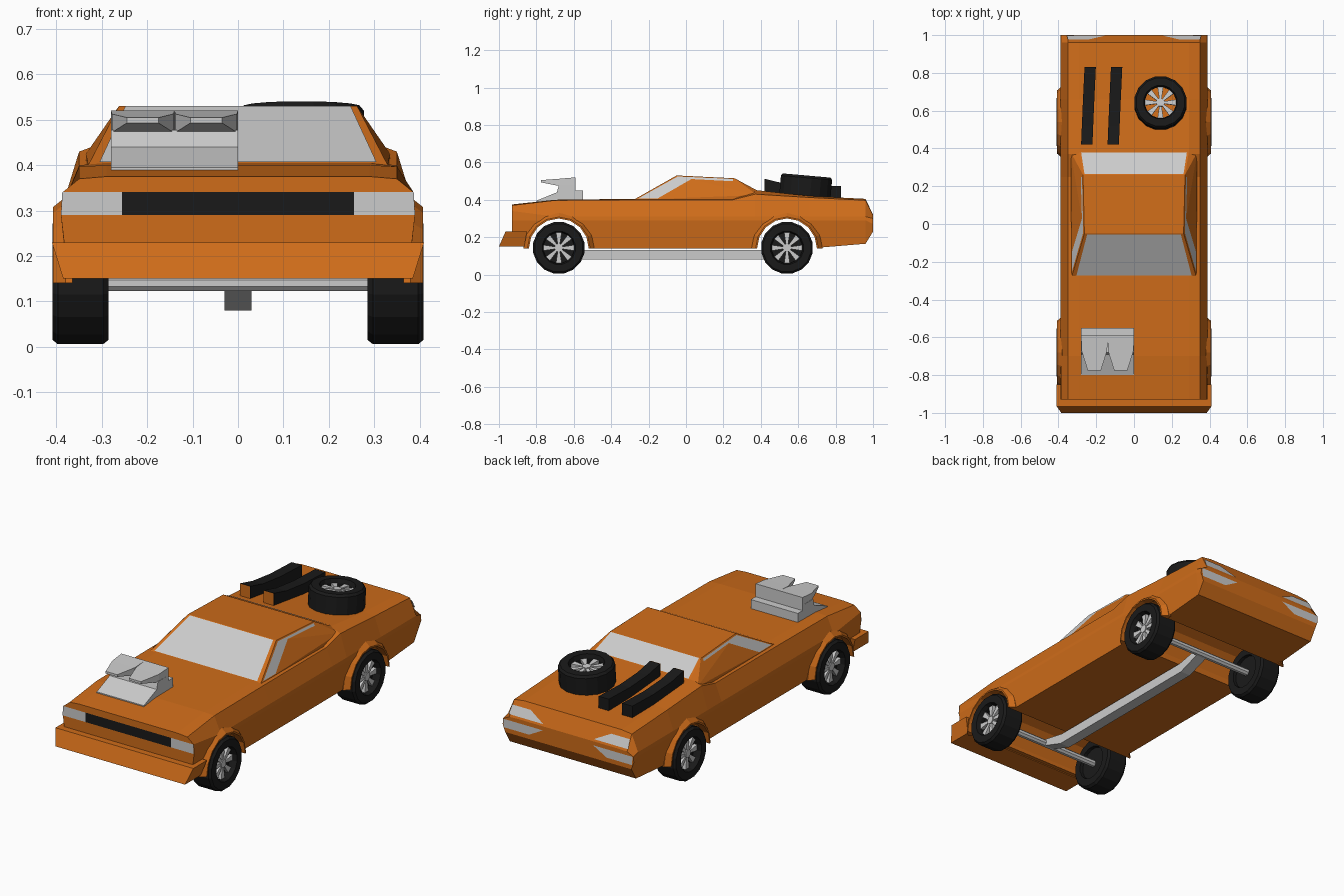
import bpy, bmesh
from math import sin, cos, pi, radians
from mathutils import Vector, Matrix

if "Cube" in bpy.data.objects:
    bpy.data.objects.remove(bpy.data.objects["Cube"])


def material(name, col):
    m = bpy.data.materials.new(name)
    m.diffuse_color = (*col, 1)
    m.use_nodes = True
    m.node_tree.nodes["Principled BSDF"].inputs["Base Color"].default_value = m.diffuse_color
    return m


ORANGE = material("orange_paint", (0.62, 0.15, 0.01))
BLACK = material("black", (0.01, 0.01, 0.01))


def mesh(name, verts, faces, mat=None, closed=True):
    me = bpy.data.meshes.new(name)
    me.from_pydata([tuple(v) for v in verts], [], faces)
    if closed:
        bm = bmesh.new()
        bm.from_mesh(me)
        bmesh.ops.recalc_face_normals(bm, faces=bm.faces)
        bm.to_mesh(me)
        bm.free()
    if mat:
        me.materials.append(mat)
    ob = bpy.data.objects.new(name, me)
    bpy.context.collection.objects.link(ob)
    return ob


def loft(name, rings, mat=None, loop=False):
    n, m = len(rings[0]), len(rings)
    verts = [p for r in rings for p in r]
    faces = []
    for i in range(m if loop else m - 1):
        a, b = i * n, (i + 1) % m * n
        faces += [(a + j, a + (j + 1) % n, b + (j + 1) % n, b + j) for j in range(n)]
    if not loop:
        faces += [tuple(range(n)), tuple(range((m - 1) * n, m * n))]
    return mesh(name, verts, faces, mat)


def prism(name, yz, x0, x1, mat=None):
    return loft(name, [[(x, y, z) for y, z in yz] for x in (x0, x1)], mat)


def panel(name, pts, out, mat=None):
    """Flat patch lifted slightly off the surface towards 'out'."""
    pts = [Vector(p) for p in pts]
    n = (pts[1] - pts[0]).cross(pts[2] - pts[0]).normalized()
    if n.dot(Vector(out)) < 0:
        pts.reverse()
        n = -n
    return mesh(name, [p + n * 0.003 for p in pts], [tuple(range(len(pts)))], mat, False)


def disc_ring(r, x, n=16):
    return [(x, r * cos(2 * pi * (i + .5) / n), r * sin(2 * pi * (i + .5) / n)) for i in range(n)]


# body shell: y, bottom, crease low, crease high, shoulder, deck
stations = [(-.93, .16, .29, .34, .37, .375), (-.70, .14, .29, .31, .397, .40),
            (-.28, .14, .29, .31, .40, .405), (.25, .14, .29, .31, .40, .405),
            (.37, .14, .29, .31, .43, .452), (.66, .14, .29, .31, .412, .42),
            (.96, .165, .29, .31, .397, .405), (1.0, .23, .27, .30, .318, .32)]
rings = []
for y, b, c1, c2, s, t in stations:
    half = [(.375, b), (.39, c1), (.387, c2), (.35, s), (.29, t)]
    rings.append([(x, y, z) for x, z in half] + [(-x, y, z) for x, z in reversed(half)])
body = loft("body", rings, ORANGE)

# wheel arches cut through the body
for wy in (-.68, .54):
    cut = loft("arch_cutter", [disc_ring(.163, x) for x in (-.6, .6)])
    cut.location = (0, wy, .14)
    cut.hide_render = True
    mod = body.modifiers.new("arch", "BOOLEAN")
    mod.operation, mod.solver, mod.object = "DIFFERENCE", "EXACT", cut
    bpy.context.view_layer.objects.active = body
    bpy.ops.object.modifier_apply(modifier="arch")
    bpy.data.objects.remove(cut)

# flared arch lips
for wy in (-.68, .54):
    for s in (1, -1):
        secs = []
        for i in range(9):
            a = pi * i / 8
            secs.append([(s * x, wy + r * cos(a), .14 + r * sin(a))
                         for r, x in ((.16, .365), (.16, .407), (.168, .407), (.19, .38), (.19, .365))])
        loft("arch_lip", secs, ORANGE)

# cabin
cab = bmesh.new()
for s in (1, -1):
    for p in ((.33, -.28, .40), (.2625, -.05, .53), (.27, .26, .515), (.33, .26, .40),
              (.29, .38, .45), (.335, .38, .425), (.335, .38, .40)):
        cab.verts.new((s * p[0], p[1], p[2]))
bmesh.ops.convex_hull(cab, input=cab.verts)
me = bpy.data.meshes.new("cabin")
cab.to_mesh(me)
cab.free()
me.materials.append(ORANGE)
bpy.context.collection.objects.link(bpy.data.objects.new("cabin", me))

# windows
panel("windshield", [(-.305, -.272, .4045), (.305, -.272, .4045), (.248, -.054, .5277), (-.248, -.054, .5277)], (0, -1, 1))
panel("rear_window", [(-.262, .262, .514), (.262, .262, .514), (.28, .378, .451), (-.28, .378, .451)], (0, 1, 1))
for s in (1, -1):
    panel("side_window", [(s * (.33 - (z - .4) * .52), y, z) for y, z in
                          ((-.255, .406), (-.045, .523), (.25, .51), (.25, .406))], (s, 0, 0))

# front bumper
yz = ((-1.0, .15), (-.965, .23), (-.85, .23), (-.865, .15))
wid = (.385, .41, .41, .385)
loft("front_bumper", [[(s * w, y, z) for w, (y, z) in zip(wid, yz)] for s in (-1, 1)], ORANGE)

# grille and lamps
panel("grille", [(-.255, -.93, .29), (.255, -.93, .29), (.255, -.93, .341), (-.255, -.93, .341)], (0, -1, 0), BLACK)
for s in (1, -1):
    panel("headlight", [(s * .255, -.93, .29), (s * .39, -.93, .29), (s * .387, -.93, .341), (s * .255, -.93, .341)], (0, -1, 0))
    panel("upper_tail_light", [(s * x, 1 - (z - .32) * .47, z) for x, z in
                               ((.15, .33), (.355, .33), (.35, .375), (.24, .375))], (0, 1, 0))
    panel("lower_tail_light", [(s * x, 1, z) for x, z in
                               ((.23, .255), (.38, .255), (.385, .30), (.15, .30))], (0, 1, 0))


# wheels, axis along x with the outer side at +x
def wheel(name, matrix, closed=True):
    prof = ((.09, -.062), (.13, -.062), (.14, -.05), (.14, .05), (.13, .062), (.09, .062), (.083, .04))
    n = 16
    rings = [[(x, r * cos(2 * pi * (i + .5) / n), r * sin(2 * pi * (i + .5) / n)) for r, x in prof] for i in range(n)]
    parts = [loft(name + "_tyre", rings, BLACK, True)]
    if closed:
        parts.append(loft(name + "_backing", [disc_ring(.088, x) for x in (-.045, .02)], BLACK))
    parts.append(loft(name + "_hub", [disc_ring(.022, x, 8) for x in (.01, .045)]))
    for k in range(8):
        a = 2 * pi * k / 8
        u, v = Vector((0, cos(a), sin(a))), Vector((0, -sin(a), cos(a)))
        parts.append(loft(name + "_spoke", [
            [u * r + v * w + Vector((x, 0, 0)) for w, x in ((-h, .022), (h, .022), (h, .04), (-h, .04))]
            for r, h in ((.012, .005), (.086, .016))]))
    for p in parts:
        p.matrix_world = matrix


for label, wy in (("front", -.68), ("rear", .54)):
    for side, s in (("right", 1), ("left", -1)):
        turn = Matrix.Rotation(0 if s > 0 else pi, 4, "Z")
        wheel(f"{label}_{side}_wheel", Matrix.Translation((s * .347, wy, .143)) @ turn)
    axle = loft(label + "_axle", [disc_ring(.019, x, 8) for x in (-.3, .3)])
    axle.location = (0, wy, .14)

# spare wheel lying on the rear deck
wheel("spare", Matrix.Translation((.14, .64, .468)) @ Matrix.Rotation(radians(-5), 4, "X")
      @ Matrix.Rotation(-pi / 2, 4, "Y"), False)

# drive shaft
prism("drive_shaft", ((-.68, .125), (-.55, .08), (.41, .08), (.54, .125), (.54, .16),
                      (.40, .132), (-.54, .132), (-.68, .16)), -.03, .03)

# curved rails on the rear deck
for x in (-.25, -.11):
    secs = [[(x + dx - .03, y, .40), (x + dx + .03, y, .40), (x + dx + .03, y, t), (x + dx - .03, y, t)]
            for y, t, dx in ((.42, .512, 0), (.52, .488, .004), (.66, .475, .01), (.83, .474, .018))]
    loft("deck_rail", secs, BLACK)
    panel("deck_rail_end", secs[0], (0, -1, 0), ORANGE)

# hood intake: stepped base and two tapered scoops
prism("intake_base", ((-.80, .385), (-.80, .395), (-.69, .44), (-.68, .478), (-.59, .478), (-.59, .45),
                      (-.55, .45), (-.55, .385)), -.28, 0)
for x0, x1 in ((-.28, -.14), (-.14, 0)):
    loft("intake_scoop", [[(x0 + i, y, b), (x1 - i, y, b), (x1 - i, y, t), (x0 + i, y, t)]
                          for y, b, t, i in ((-.59, .47, .52, 0), (-.67, .472, .513, .002), (-.775, .493, .505, .035))])
